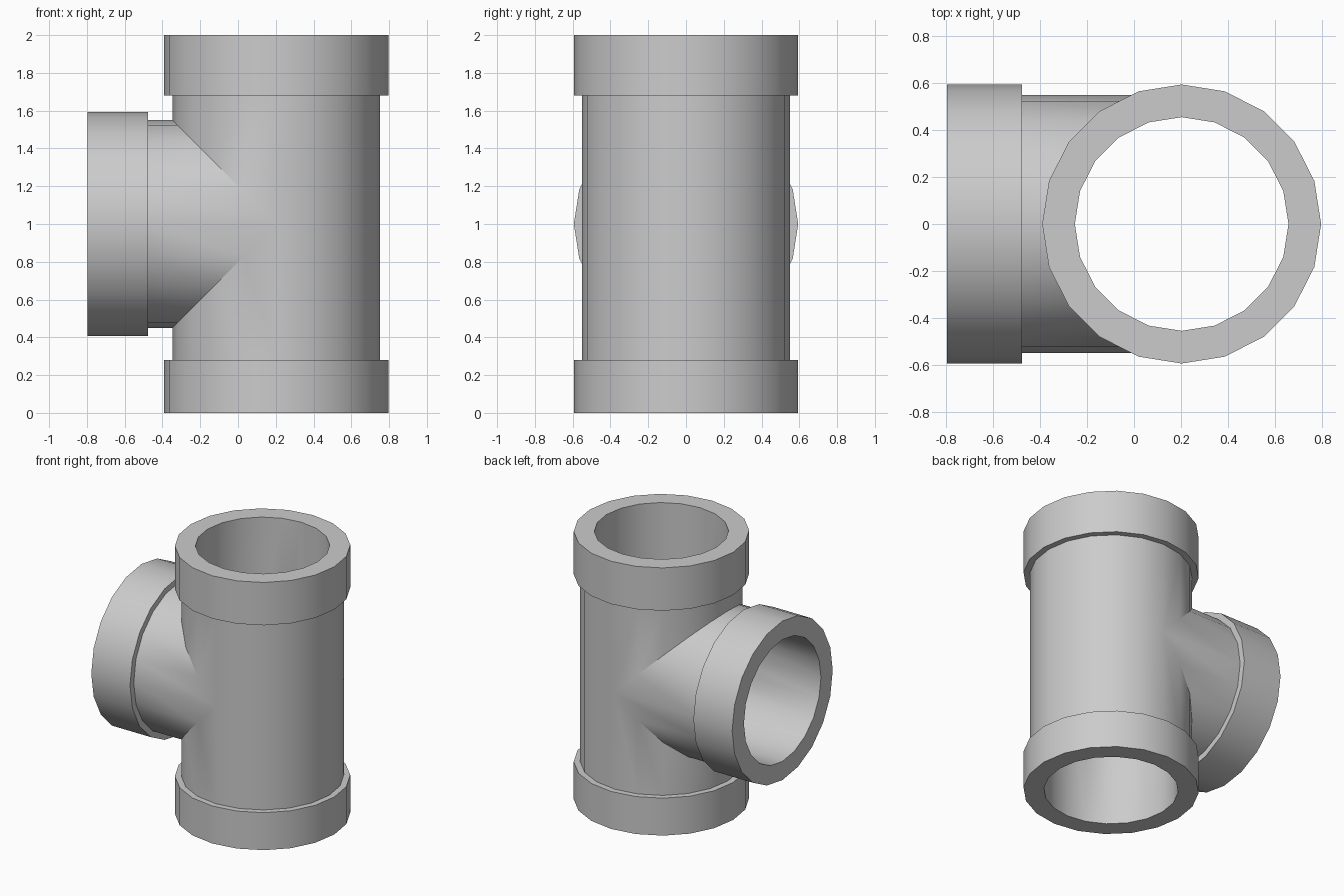
import bpy, bmesh
from math import cos, sin, tau, radians

if "Cube" in bpy.data.objects:
    bpy.data.objects.remove(bpy.data.objects["Cube"])

SIDES = 20
BODY, COLLAR, BORE = 0.55, 0.594, 0.455
AXIS_X = 0.203
bm = bmesh.new()


def leg(place, mitre, step, end):
    """One open pipe leg, running from its mitred joint to the collar and back inside."""
    # (radius, distance along leg); None means the ring lies on the mitre
    profile = [(BODY, None), (BODY, step), (COLLAR, step),
               (COLLAR, end), (BORE, end), (BORE, None)]
    rings = []
    for r, d in profile:
        ring = []
        for i in range(SIDES):
            t = tau * i / SIDES
            dist = r * mitre(cos(t)) if d is None else d
            ring.append(bm.verts.new(place(r * cos(t), r * sin(t), dist)))
        rings.append(ring)
    for p, q in zip(rings, rings[1:]):
        for i in range(SIDES):
            j = (i + 1) % SIDES
            bm.faces.new((p[i], p[j], q[j], q[i]))


# Upper, lower and side legs meet on 45 degree mitres
leg(lambda a, b, d: (a, b, d), lambda c: max(0, -c), 0.68, 1.0)
leg(lambda a, b, d: (a, b, -d), lambda c: max(0, -c), 0.72, 1.0)
leg(lambda a, b, d: (-d, b, a), abs, 0.68, 1.0)

# Weld the joints into one closed shell
bmesh.ops.remove_doubles(bm, verts=bm.verts, dist=1e-4)
bmesh.ops.recalc_face_normals(bm, faces=bm.faces)

mesh = bpy.data.meshes.new("pipe_tee")
bm.to_mesh(mesh)
bm.free()
tee = bpy.data.objects.new("pipe_tee", mesh)
tee.location = (AXIS_X, 0, 1)
bpy.context.collection.objects.link(tee)
bpy.context.view_layer.objects.active = tee
tee.select_set(True)
bpy.ops.object.shade_smooth_by_angle(angle=radians(30))
